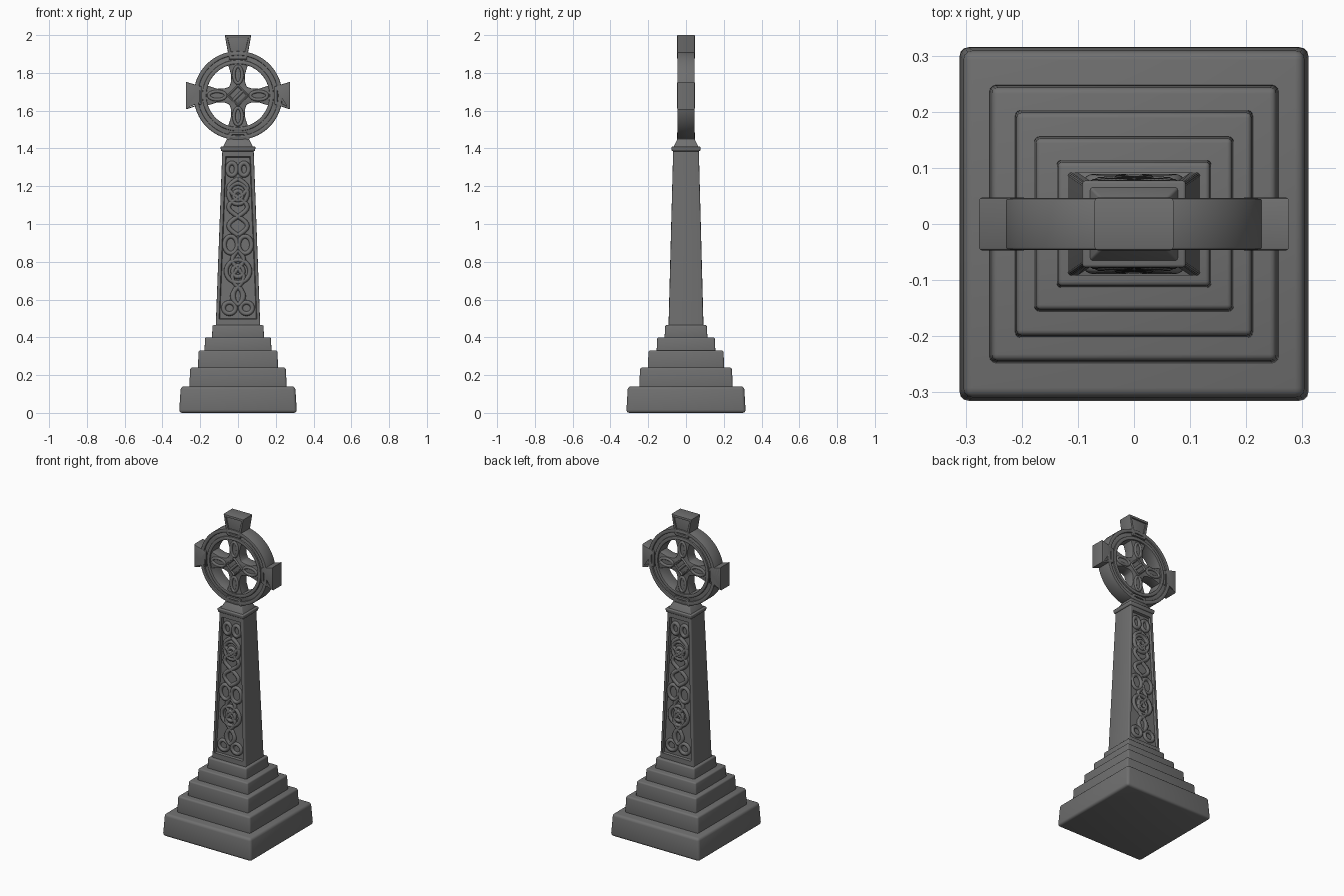
import bpy, bmesh, math
from math import sin, cos, pi, radians

if "Cube" in bpy.data.objects:
    bpy.data.objects.remove(bpy.data.objects["Cube"])

stone = bpy.data.materials.new("dark grey stone")
stone.diffuse_color = (0.16, 0.16, 0.16, 1)
stone.use_nodes = True
stone.node_tree.nodes["Principled BSDF"].inputs["Base Color"].default_value = stone.diffuse_color
CZ = 1.68  # height of the wheel centre


def finish(ob, angle=40):
    ob.data.materials.clear()
    ob.data.materials.append(stone)
    bpy.ops.object.select_all(action='DESELECT')
    ob.select_set(True)
    bpy.context.view_layer.objects.active = ob
    if ob.type == 'CURVE':
        bpy.ops.object.convert(target='MESH')
        ob = bpy.context.view_layer.objects.active
        bm = bmesh.new()
        bm.from_mesh(ob.data)
        bmesh.ops.remove_doubles(bm, verts=bm.verts, dist=0.0002)
        bm.to_mesh(ob.data)
        bm.free()
    bpy.ops.object.shade_smooth_by_angle(angle=radians(angle))
    return ob


def block(name, z0, z1, low, high, bevel, panel=False):
    """Tapered block; low and high are the half sizes (x, y) at both ends."""
    bm = bmesh.new()
    bmesh.ops.create_cube(bm, size=2)
    for v in bm.verts:
        hx, hy = high if v.co.z > 0 else low
        v.co = (v.co.x * hx, v.co.y * hy, z1 if v.co.z > 0 else z0)
    edges = [e for e in bm.edges if not panel or abs(e.verts[0].co.z - e.verts[1].co.z) > 0.1]
    bmesh.ops.bevel(bm, geom=edges, offset=bevel, segments=3, profile=0.5, affect='EDGES')
    if panel:  # sunken carved panel on front and back
        for s in (-1, 1):
            f = max(bm.faces, key=lambda f: f.normal.y * s * f.calc_area())
            bmesh.ops.inset_region(bm, faces=[f], thickness=0.016)
            for v in f.verts:
                v.co.z += 0.03 if v.co.z < 0.9 else -0.022
            bmesh.ops.inset_region(bm, faces=[f], thickness=0.006, depth=-0.014)
    me = bpy.data.meshes.new(name)
    bm.to_mesh(me)
    bm.free()
    ob = bpy.data.objects.new(name, me)
    bpy.context.collection.objects.link(ob)
    return finish(ob)


def add_curve(name, loops, dims, closed):
    cu = bpy.data.curves.new(name, 'CURVE')
    cu.dimensions = dims
    for pts, cyc in zip(loops, closed):
        sp = cu.splines.new('POLY')
        sp.points.add(len(pts) - 1)
        for p, co in zip(sp.points, pts):
            p.co = (*co, 1) if len(co) == 3 else (*co, 0, 1)
        sp.use_cyclic_u = cyc
    ob = bpy.data.objects.new(name, cu)
    bpy.context.collection.objects.link(ob)
    return ob


def plate(name, loops, half, bevel=0.005):
    """Upright flat plate with holes, centred on the wheel."""
    ob = add_curve(name, loops, '2D', [True] * len(loops))
    cu = ob.data
    cu.fill_mode = 'BOTH'
    cu.extrude = half - bevel
    cu.bevel_depth = bevel
    cu.bevel_resolution = 1
    cu.offset = -bevel
    ob.rotation_euler.x = pi / 2
    ob.location.z = CZ
    return finish(ob)


def relief(name, strands, depth, radius):
    """Round carved strands (x, z) on the front, repeated on the back."""
    for side, s in (("front", 1), ("back", -1)):
        loops = [[(s * x, -s * depth(z), z) for x, z in pts] for pts, _ in strands]
        ob = add_curve(side + "_" + name, loops, '3D', [c for _, c in strands])
        ob.data.bevel_depth = radius
        ob.data.bevel_resolution = 2
        ob.data.use_fill_caps = True
        finish(ob, 60)


def arc(r, a0=0, a1=360, n=64):
    return [(r * cos(radians(a0 + (a1 - a0) * i / n)), r * sin(radians(a0 + (a1 - a0) * i / n)))
            for i in range(n + (a1 - a0 < 360))]


def turn(pts, q):
    for _ in range(q):
        pts = [(-y, x) for x, y in pts]
    return pts


def oval(x, z, rx, rz, n=28):
    return [(x + rx * cos(2 * pi * i / n), z + rz * sin(2 * pi * i / n)) for i in range(n)], True


def wave(z0, z1, amp, turns, n=24):
    return [(amp * sin(2 * pi * turns * i / n), z0 + (z1 - z0) * i / n) for i in range(n + 1)], False


# stepped base
steps = [(0, 0.14, (0.312, 0.316), (0.303, 0.308), 0.016),
         (0.13, 0.24, (0.258, 0.248), (0.253, 0.243), 0.011),
         (0.23, 0.33, (0.212, 0.203), (0.209, 0.198), 0.009),
         (0.32, 0.40, (0.178, 0.156), (0.174, 0.152), 0.008),
         (0.39, 0.465, (0.138, 0.114), (0.135, 0.11), 0.008)]
for i, st in enumerate(steps):
    block(f"base_step_{i + 1}", *st)

# tapering shaft, collar and neck
block("shaft", 0.455, 1.39, (0.118, 0.092), (0.083, 0.068), 0.006, panel=True)
block("collar", 1.385, 1.41, (0.09, 0.075), (0.093, 0.078), 0.006)
block("neck", 1.40, 1.45, (0.083, 0.07), (0.058, 0.045), 0.004)

# knotwork carved in the shaft panels
knots = [oval(s * 0.032, 1.29, 0.024, 0.033) for s in (-1, 1)]
knots += [oval(0, 1.16, 0.05, 0.055), oval(0, 1.15, 0.022, 0.025)]
knots += [wave(0.94, 1.24, s * 0.05, 1.5) for s in (-1, 1)]
knots += [oval(s * 0.038, 0.89, 0.034, 0.045) for s in (-1, 1)]
knots += [oval(0, 0.75, 0.063, 0.06), oval(0, 0.75, 0.028, 0.03)]
knots += [wave(0.57, 0.86, s * 0.03, 1.5) for s in (-1, 1)]
knots += [oval(s * 0.045, 0.555, 0.032, 0.03) for s in (-1, 1)]
knots += [oval(0, 0.62, 0.024, 0.045)]
relief("knotwork", knots, lambda z: 0.092 - (z - 0.455) * 0.0257 - 0.013, 0.012)

# wheel with four openings, and its raised rims
gap = arc(0.167, 18, 72, 12) + [(0.036, 0.11), (0.038, 0.07), (0.045, 0.05),
                                (0.05, 0.045), (0.07, 0.038), (0.11, 0.036)]
plate("wheel", [arc(0.232)] + [turn(gap, q) for q in range(4)], 0.036)
plate("outer_rim", [arc(0.235), arc(0.212)], 0.046)
plate("inner_rim", [arc(0.189), arc(0.167)], 0.045)

# arm ends: sunken core and raised frame
for q, (name, end, w) in enumerate([("right", 0.276, 0.073), ("top", 0.32, 0.07),
                                    ("left", 0.276, 0.073), ("bottom", 0.25, 0.062)]):
    r0, w0, t = 0.192, 0.047, 0.016
    outer = [(r0, -w0), (end, -w), (end, w), (r0, w0)]
    inner = [(r0 + t, t - w0), (end - t, t - w), (end - t, w - t), (r0 + t, w0 - t)]
    core = [(r0 + 0.005, 0.01 - w0), (end - 0.01, 0.01 - w), (end - 0.01, w - 0.01), (r0 + 0.005, w0 - 0.01)]
    plate(name + "_arm_core", [turn(core, q)], 0.038, 0.002)
    plate(name + "_arm_frame", [turn(outer, q), turn(inner, q)], 0.047)

# leaf loops and diamond carved on the inner cross
leaf = [(0.11 + 0.045 * cos(a * pi / 12), 0.022 * sin(a * pi / 12)) for a in range(24)]
carving = [([(x, z + CZ) for x, z in turn(leaf, q)], True) for q in range(4)]
d = 0.052
carving += [([(d, CZ), (0, CZ + d), (-d, CZ), (0, CZ - d)], True),
            ([(-0.026, CZ - 0.026), (0.026, CZ + 0.026)], False)]
relief("cross_carving", carving, lambda z: 0.035, 0.009)
